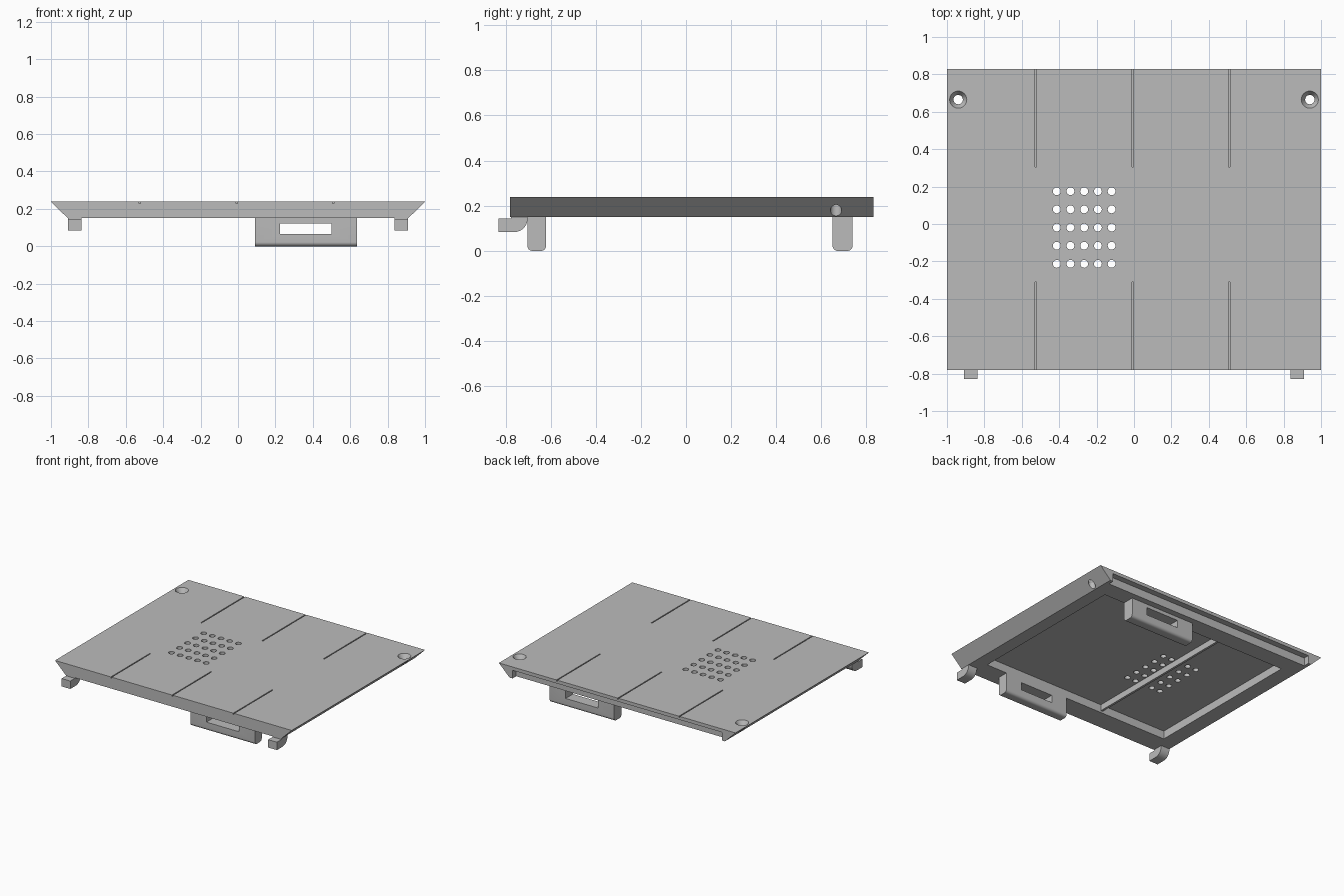
import bpy, bmesh
from math import pi, sin, cos, radians
from mathutils import Vector

if "Cube" in bpy.data.objects:
    bpy.data.objects.remove(bpy.data.objects["Cube"])

grey = bpy.data.materials.new("plain_grey")
grey.use_nodes = True
colour = (0.5, 0.5, 0.5, 1)
grey.diffuse_color = colour
grey.node_tree.nodes["Principled BSDF"].inputs["Base Color"].default_value = colour


def finish(name, bm):
    bmesh.ops.recalc_face_normals(bm, faces=bm.faces)
    mesh = bpy.data.meshes.new(name)
    bm.to_mesh(mesh)
    bm.free()
    mesh.materials.append(grey)
    obj = bpy.data.objects.new(name, mesh)
    bpy.context.collection.objects.link(obj)
    return obj


def add_prism(bm, profile, axis, start, end):
    """Extrude a 2D profile along x (profile in yz) or y (profile in xz)."""
    place = {"x": lambda p: (start, *p), "y": lambda p: (p[0], start, p[1])}[axis]
    face = bm.faces.new([bm.verts.new(place(p)) for p in profile])
    shift = Vector((end - start, 0, 0) if axis == "x" else (0, end - start, 0))
    new = bmesh.ops.extrude_face_region(bm, geom=[face])["geom"]
    bmesh.ops.translate(bm, verts=[v for v in new if isinstance(v, bmesh.types.BMVert)], vec=shift)


def add_box(bm, x0, x1, y0, y1, z0, z1):
    add_prism(bm, [(x0, z0), (x1, z0), (x1, z1), (x0, z1)], "y", y0, y1)


def add_lathe(bm, x, y, rings, sides=24):
    """Closed round solid from (radius, z) rings."""
    loops = [[bm.verts.new((x + r * cos(2 * pi * i / sides), y + r * sin(2 * pi * i / sides), z))
              for i in range(sides)] for r, z in rings]
    bm.faces.new(loops[0])
    bm.faces.new(loops[-1])
    for low, high in zip(loops, loops[1:]):
        for i in range(sides):
            j = (i + 1) % sides
            bm.faces.new((low[i], low[j], high[j], high[i]))


def arc(cx, cz, r, a0, a1, steps=8):
    return [(cx + r * cos(radians(a0 + (a1 - a0) * i / steps)),
             cz + r * sin(radians(a0 + (a1 - a0) * i / steps))) for i in range(steps + 1)]


def cut(obj, bm):
    cutter = finish("cutter", bm)
    cutter.hide_render = True
    mod = obj.modifiers.new("cut", "BOOLEAN")
    mod.operation, mod.solver, mod.object = "DIFFERENCE", "EXACT", cutter
    bpy.context.view_layer.objects.active = obj
    bpy.ops.object.modifier_apply(modifier=mod.name)
    bpy.data.objects.remove(cutter)


TOP, BASE, LID = 0.238, 0.15, 0.212

# Cover panel with sloping sides
bm = bmesh.new()
add_prism(bm, [(-0.91, BASE), (0.91, BASE), (1, TOP), (-1, TOP)], "y", -0.78, 0.83)
panel = finish("cover_panel", bm)

# Pocket underneath and step under the rear lip
bm = bmesh.new()
add_box(bm, -0.79, 0.81, -0.62, 0.65, 0.1, LID)
add_box(bm, -0.885, 0.885, 0.785, 0.9, 0.1, LID)
cut(panel, bm)

# Vent holes, score grooves and countersunk screw holes
bm = bmesh.new()
for i in range(5):
    for j in range(5):
        add_lathe(bm, -0.413 + 0.0733 * i, -0.213 + 0.097 * j, [(0.021, 0.18), (0.021, 0.3)], 20)
for x in (-0.525, -0.008, 0.51):
    for y0, y1 in ((-0.9, -0.31), (0.305, 0.9)):
        add_box(bm, x - 0.004, x + 0.004, y0, y1, TOP - 0.01, 0.3)
for x in (-0.94, 0.94):
    add_lathe(bm, x, 0.665, [(0.025, 0.05), (0.025, TOP - 0.035), (0.046, TOP), (0.046, 0.3)])
cut(panel, bm)

# Stiffening rib inside the pocket
bm = bmesh.new()
add_box(bm, -0.237, -0.22, -0.625, 0.655, 0.165, LID + 0.005)
parts = [panel, finish("inner_rib", bm)]

# Slotted legs with rounded feet
for name, y0, y1 in (("front_leg", -0.703, -0.62), ("back_leg", 0.65, 0.738)):
    r = 0.022
    profile = [(y0, BASE + 0.005), *arc(y0 + r, r, r, 180, 270), *arc(y1 - r, r, r, 270, 360),
               (y1, BASE + 0.005)]
    bm = bmesh.new()
    add_prism(bm, profile, "x", 0.09, 0.635)
    leg = finish(name, bm)
    bm = bmesh.new()
    add_box(bm, 0.225, 0.5, y0 - 0.1, y1 + 0.1, 0.065, 0.123)
    cut(leg, bm)
    parts.append(leg)

# Hooked tabs on the front edge
for name, x in (("right_hook", -0.873), ("left_hook", 0.873)):
    bm = bmesh.new()
    profile = [(-0.83, 0.143), (-0.83, 0.083), *arc(-0.762, 0.143, 0.06, 270, 360),
               (-0.702, BASE + 0.005), (-0.775, BASE + 0.005), (-0.775, 0.143)]
    add_prism(bm, profile, "x", x - 0.037, x + 0.037)
    parts.append(finish(name, bm))

bpy.ops.object.select_all(action="DESELECT")
for obj in parts:
    obj.select_set(True)
bpy.context.view_layer.objects.active = panel
bpy.ops.object.shade_smooth_by_angle()
